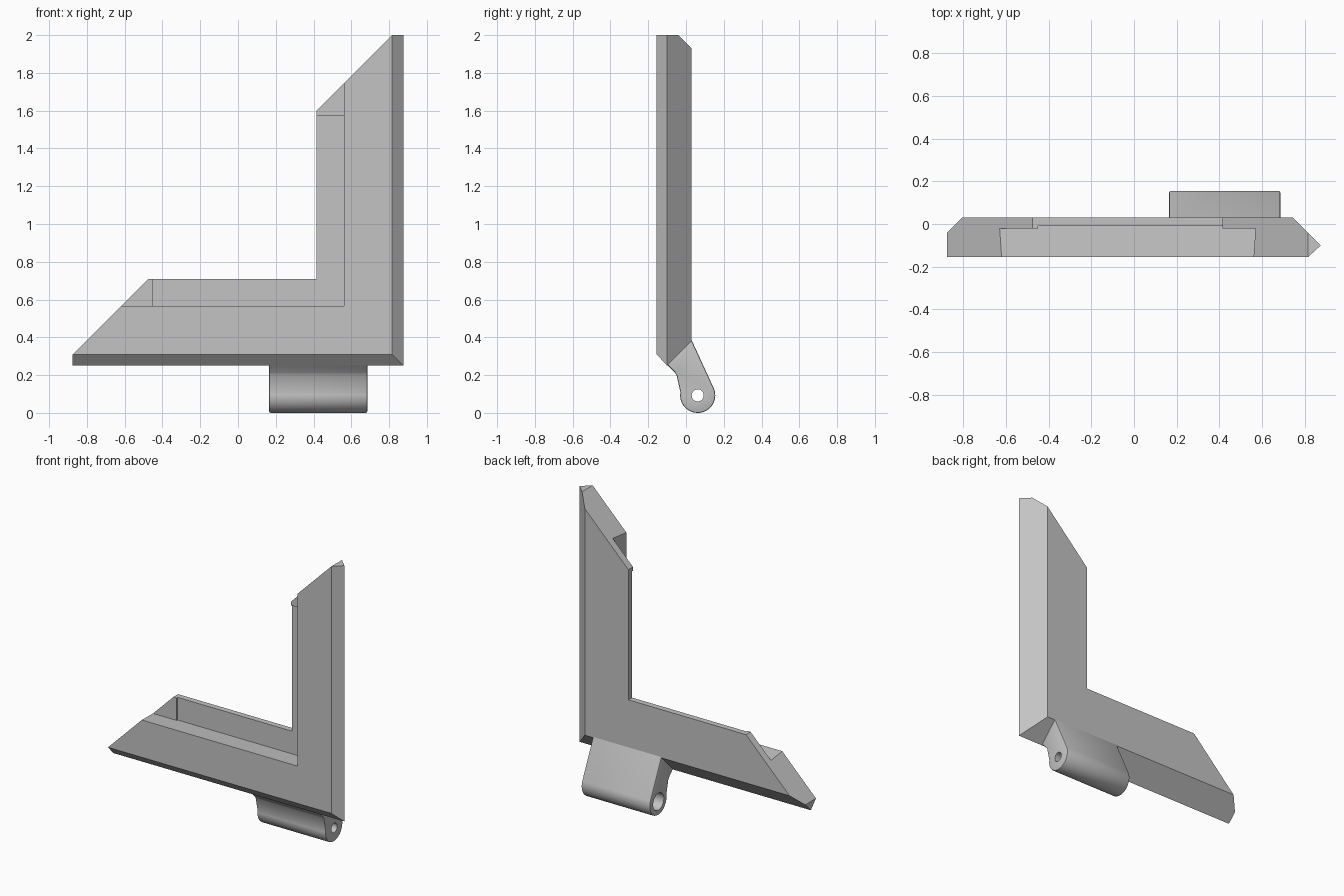
import bpy, bmesh, math
from mathutils import Vector

cube = bpy.data.objects.get("Cube")
if cube:
    bpy.data.objects.remove(cube)

grey = bpy.data.materials.new("plain grey")
grey.use_nodes = True
COLOUR = (0.55, 0.55, 0.55, 1)
grey.diffuse_color = COLOUR
grey.node_tree.nodes["Principled BSDF"].inputs["Base Color"].default_value = COLOUR

HALF, BASE, CUT = 0.875, 0.25, 0.935


def finish(name, bm):
    bmesh.ops.recalc_face_normals(bm, faces=bm.faces)
    mesh = bpy.data.meshes.new(name)
    bm.to_mesh(mesh)
    bm.free()
    mesh.materials.append(grey)
    obj = bpy.data.objects.new(name, mesh)
    bpy.context.scene.collection.objects.link(obj)
    return obj


def prism(bm, points, offset):
    """Extrude a closed polygon along an offset."""
    face = bm.faces.new([bm.verts.new(p) for p in points])
    ext = bmesh.ops.extrude_face_region(bm, geom=[face])["geom"]
    verts = [v for v in ext if isinstance(v, bmesh.types.BMVert)]
    bmesh.ops.translate(bm, verts=verts, vec=Vector(offset))


def swap_arm(p):
    """Mirror a point across the diagonal, from the lower arm to the upright."""
    x, y, z = p
    return (HALF + BASE - z, y, BASE + HALF - x)


# Corner frame: section (distance in from the outer edge, y) swept round the mitre
section = [(0.06, -0.155), (0, -0.10), (0.06, -0.04), (0.13, 0.03),
           (0.46, 0.03), (0.46, -0.01), (0.305, -0.01), (0.315, -0.155)]
bm = bmesh.new()
rings = [[], [], []]
for u, y in section:
    end = (max(-HALF, u - CUT), y, BASE + u)
    rings[0].append(bm.verts.new(end))
    rings[1].append(bm.verts.new((HALF - u, y, BASE + u)))
    rings[2].append(bm.verts.new(swap_arm(end)))
n = len(section)
for a, b in zip(rings, rings[1:]):
    for i in range(n):
        j = (i + 1) % n
        bm.faces.new((a[i], a[j], b[j], b[i]))
for ring in (rings[0], rings[2]):
    bm.faces.new(ring[:3])
    bm.faces.new([ring[0]] + ring[2:])
finish("corner_frame", bm)

# Thicker stops at the ends of the rear panel
stop = [(-0.45, 0.555), (-0.45, 0.71), (-0.475, 0.71), (-0.63, 0.555)]
stop = [(x, -0.02, z) for x, z in stop]
for name, pts in (("lower_panel_stop", stop),
                  ("upper_panel_stop", [swap_arm(p) for p in stop])):
    bm = bmesh.new()
    prism(bm, pts, (0, 0.012, 0))
    finish(name, bm)

# Hinge lug: tapered tongue with a round end
CY, CZ, R = 0.062, 0.093, 0.093
X0, X1 = 0.165, 0.685
outline = [(-0.05, 0.20), (-0.06, 0.215), (-0.10, 0.255), (-0.03, 0.34), (0.03, 0.385)]
STEPS = 28
for i in range(STEPS + 1):
    a = math.radians(22 - 212 * i / STEPS)
    outline.append((CY + R * math.cos(a), CZ + R * math.sin(a)))
bm = bmesh.new()
prism(bm, [(X0, y, z) for y, z in outline], (X1 - X0, 0, 0))
rims = [e for e in bm.edges if abs(e.verts[0].co.x - e.verts[1].co.x) < 1e-5]
bmesh.ops.bevel(bm, geom=rims, offset=0.008, segments=2, profile=0.5, affect='EDGES')
lug = finish("hinge_lug", bm)


# Pin hole right through, with a wider bore from one end
def bore(name, radius, start, stop):
    bm = bmesh.new()
    ring = [(start, CY + radius * math.cos(k * math.tau / 32),
             CZ + radius * math.sin(k * math.tau / 32)) for k in range(32)]
    prism(bm, ring, (stop - start, 0, 0))
    cutter = finish(name, bm)
    cutter.hide_render = True
    cutter.hide_set(True)
    mod = lug.modifiers.new(name, 'BOOLEAN')
    mod.operation = 'DIFFERENCE'
    mod.solver = 'EXACT'
    mod.object = cutter
    return cutter


cutters = [bore("pin_hole_cutter", 0.032, X0 - 0.1, X1 + 0.1),
           bore("wide_bore_cutter", 0.058, X0 - 0.1, X1 - 0.12)]

# Apply the bores and drop the cutters
bpy.context.view_layer.update()
cut_mesh = bpy.data.meshes.new_from_object(
    lug.evaluated_get(bpy.context.evaluated_depsgraph_get()))
lug.modifiers.clear()
lug.data = cut_mesh
for c in cutters:
    bpy.data.objects.remove(c)

bpy.ops.object.select_all(action='DESELECT')
lug.select_set(True)
bpy.context.view_layer.objects.active = lug
bpy.ops.object.shade_smooth_by_angle(angle=math.radians(30))
